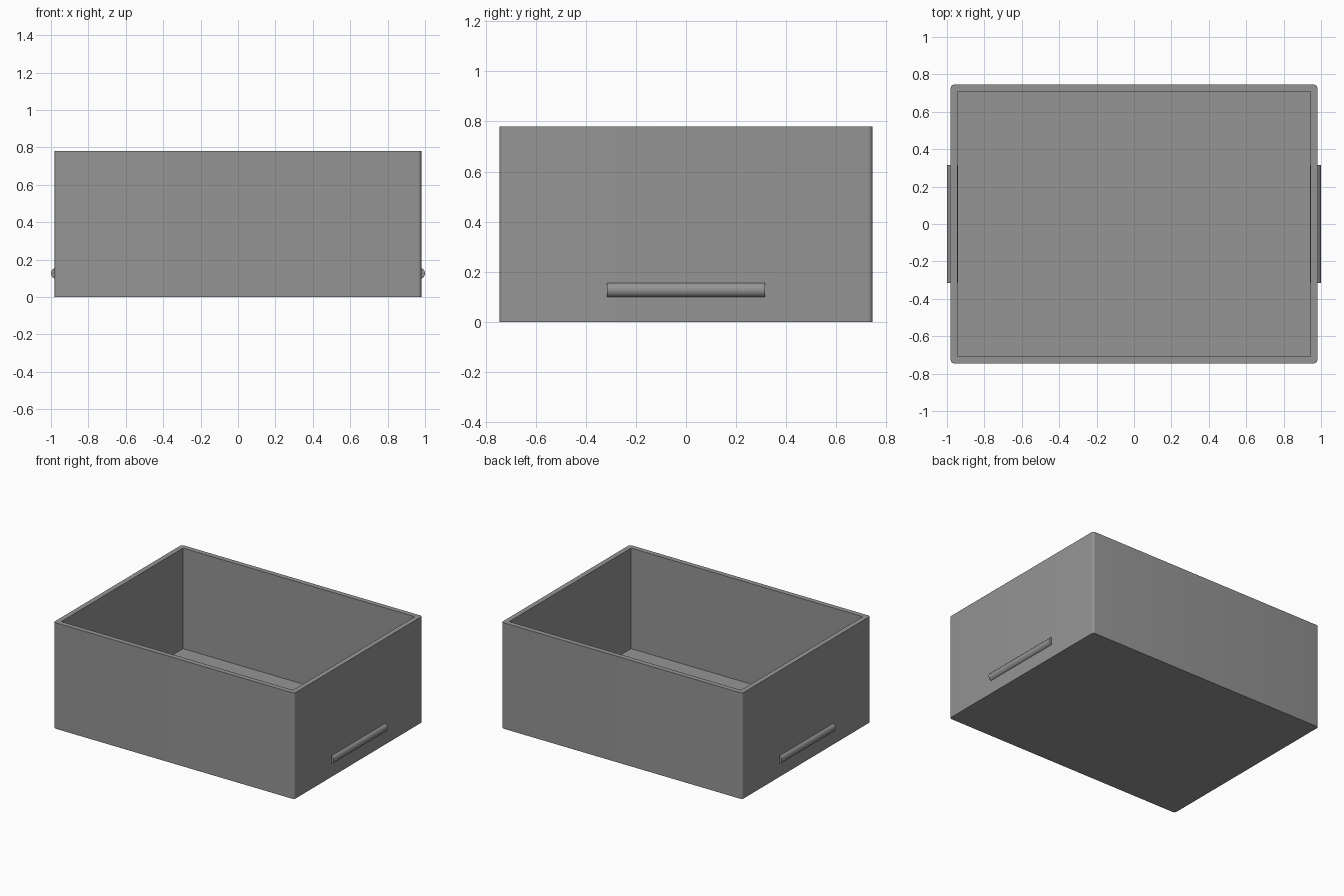
import bpy
import bmesh
import math

cube = bpy.data.objects.get("Cube")
if cube:
    bpy.data.objects.remove(cube, do_unlink=True)

HALF_X, HALF_Y, HEIGHT = 0.98, 0.745, 0.78
WALL, FLOOR, CORNER = 0.037, 0.04, 0.018
RAIL_RADIUS, RAIL_LENGTH, RAIL_Z = 0.03, 0.63, 0.127

grey = bpy.data.materials.new("grey plastic")
grey.use_nodes = True
colour = (0.3, 0.3, 0.3, 1)
grey.diffuse_color = colour
grey.node_tree.nodes["Principled BSDF"].inputs["Base Color"].default_value = colour


def add_object(name, bm):
    bmesh.ops.recalc_face_normals(bm, faces=bm.faces)
    mesh = bpy.data.meshes.new(name)
    bm.to_mesh(mesh)
    bm.free()
    mesh.materials.append(grey)
    obj = bpy.data.objects.new(name, mesh)
    bpy.context.collection.objects.link(obj)
    bpy.ops.object.select_all(action="DESELECT")
    obj.select_set(True)
    bpy.context.view_layer.objects.active = obj
    bpy.ops.object.shade_smooth_by_angle(angle=math.radians(35))
    return obj


# Open box: block with rounded upright corners, hollowed from the top
bm = bmesh.new()
bmesh.ops.create_cube(bm, size=2)
for v in bm.verts:
    v.co = (v.co.x * HALF_X, v.co.y * HALF_Y, (v.co.z + 1) * HEIGHT / 2)
uprights = [e for e in bm.edges if abs(e.verts[0].co.z - e.verts[1].co.z) > 0.1]
bmesh.ops.bevel(bm, geom=uprights, offset=CORNER, segments=6, profile=0.5,
                affect="EDGES")

# Swap the top cap for a rim around a square-cornered cavity
top = max(bm.faces, key=lambda f: f.calc_center_median().z)
bmesh.ops.delete(bm, geom=[top], context="FACES_ONLY")
outer = [e for e in bm.edges if e.is_boundary]
signs = [(-1, -1), (1, -1), (1, 1), (-1, 1)]
loops = [[bm.verts.new((sx * (HALF_X - WALL), sy * (HALF_Y - WALL), z))
          for sx, sy in signs] for z in (HEIGHT, FLOOR)]
rim, base = loops
inner = [bm.edges.new((rim[i], rim[(i + 1) % 4])) for i in range(4)]
bmesh.ops.triangle_fill(bm, edges=outer + inner, use_beauty=True, normal=(0, 0, 1))
for i in range(4):
    j = (i + 1) % 4
    bm.faces.new((rim[i], base[i], base[j], rim[j]))
bm.faces.new(base)
add_object("storage_box", bm)

# Round rails set into both end walls
for name, side in (("left_rail", 1), ("right_rail", -1)):
    bm = bmesh.new()
    bmesh.ops.create_cone(bm, cap_ends=True, segments=32, radius1=RAIL_RADIUS,
                          radius2=RAIL_RADIUS, depth=RAIL_LENGTH)
    rail = add_object(name, bm)
    rail.rotation_euler.x = math.pi / 2
    rail.location = (side * (1 - RAIL_RADIUS), 0, RAIL_Z)
